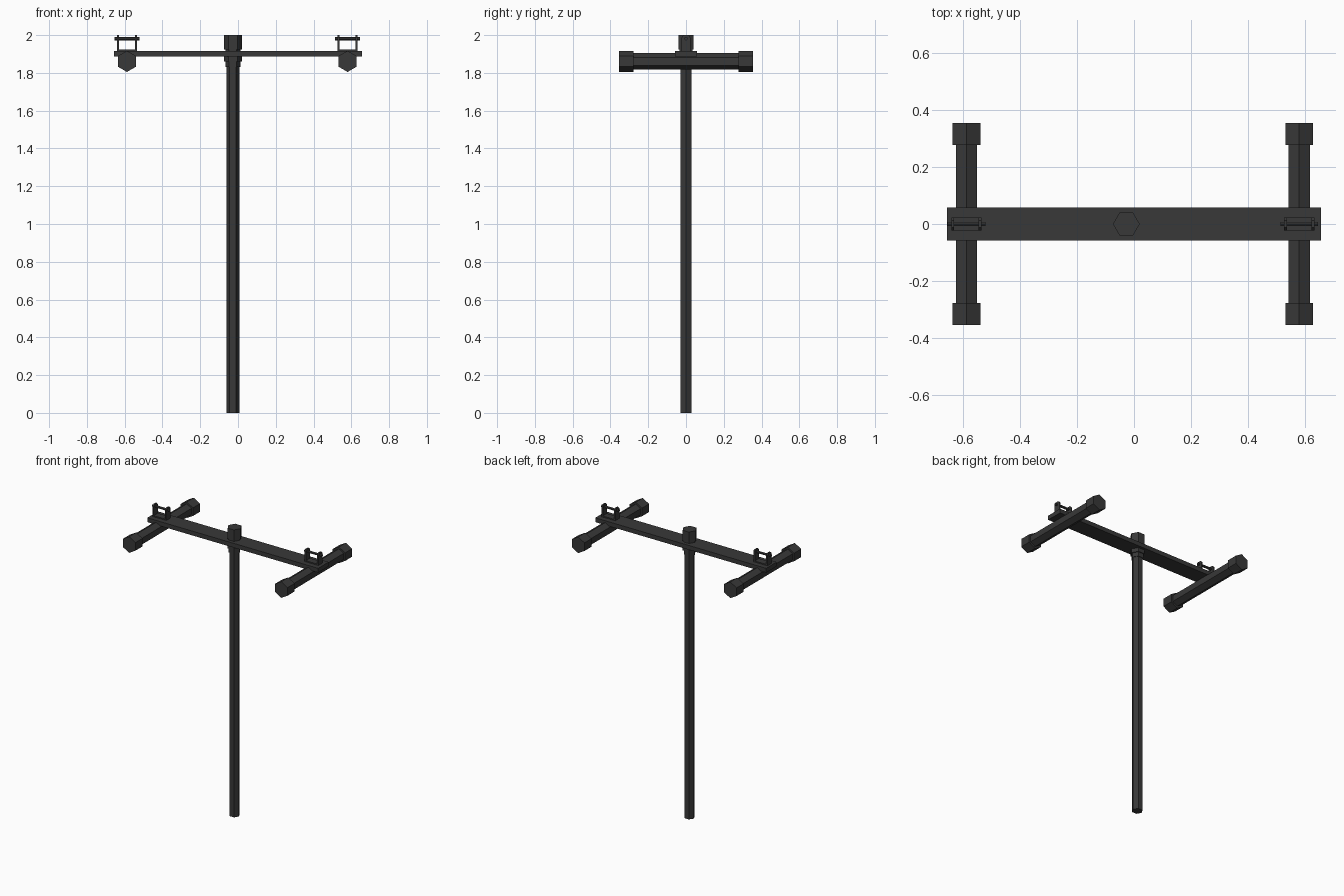
import bpy, bmesh, math

if "Cube" in bpy.data.objects:
    bpy.data.objects.remove(bpy.data.objects["Cube"])

dark = bpy.data.materials.new("dark_metal")
dark.diffuse_color = (0.04, 0.04, 0.04, 1)
dark.use_nodes = True
dark.node_tree.nodes["Principled BSDF"].inputs["Base Color"].default_value = dark.diffuse_color


def finish(name, bm):
    bmesh.ops.recalc_face_normals(bm, faces=bm.faces)
    me = bpy.data.meshes.new(name)
    bm.to_mesh(me)
    bm.free()
    me.materials.append(dark)
    ob = bpy.data.objects.new(name, me)
    bpy.context.collection.objects.link(ob)
    return ob


def hex_lathe(name, axis, centre, profile):
    """Six-sided capped solid; profile is (distance along axis, radius)."""
    bm = bmesh.new()
    rings = []
    for d, r in profile:
        ring = []
        for k in range(6):
            c, s = r * math.cos(k * math.pi / 3), r * math.sin(k * math.pi / 3)
            p = {"x": (d, s, c), "y": (s, d, c), "z": (c, s, d)}[axis]
            ring.append(bm.verts.new([a + b for a, b in zip(p, centre)]))
        rings.append(ring)
    for a, b in zip(rings, rings[1:]):
        for k in range(6):
            j = (k + 1) % 6
            bm.faces.new((a[k], a[j], b[j], b[k]))
    bm.faces.new(rings[0])
    bm.faces.new(rings[-1])
    return finish(name, bm)


def box(name, x, y, z):
    bm = bmesh.new()
    bmesh.ops.create_cube(bm, size=1)
    for v in bm.verts:
        for i, (lo, hi) in enumerate((x, y, z)):
            v.co[i] = lo if v.co[i] < 0 else hi
    return finish(name, bm)


def lug(name, x0, x1):
    """Upright ear with clipped top corners."""
    outline = [(-0.023, 1.917), (0.023, 1.917), (0.023, 1.988),
               (0.012, 2.0), (-0.012, 2.0), (-0.023, 1.988)]
    bm = bmesh.new()
    face = bm.faces.new([bm.verts.new((x0, y, z)) for y, z in outline])
    ext = bmesh.ops.extrude_face_region(bm, geom=[face], use_keep_orig=True)
    for g in ext["geom"]:
        if isinstance(g, bmesh.types.BMVert):
            g.co.x = x1
    return finish(name, bm)


# upright pole with its collar and top cap
PX = -0.027
hex_lathe("pole", "z", (PX, 0, 0), [(0, 0.035), (1.9, 0.035)])
hex_lathe("pole_collar", "z", (PX, 0, 0),
          [(1.83, 0.040), (1.86, 0.040), (1.86, 0.047), (1.9, 0.047)])
hex_lathe("pole_cap", "z", (PX, 0, 0),
          [(1.9, 0.040), (1.925, 0.040), (1.925, 0.047), (2.0, 0.047)])

# crossbar plank
box("crossbar", (-0.656, 0.656), (-0.058, 0.058), (1.887, 1.917))

# a side tube with end caps and a pinned bracket at each end of the crossbar
for side, cx in (("left", -0.588), ("right", 0.580)):
    c = (cx, 0, 1.861)
    hex_lathe(side + "_tube", "y", c, [(-0.30, 0.043), (0.30, 0.043)])
    for end, s in (("front", -1), ("back", 1)):
        hex_lathe(f"{side}_{end}_cap", "y", c,
                  [(s * 0.277, 0.056), (s * 0.354, 0.056)])
    box(side + "_bracket_base", (cx - 0.052, cx + 0.052),
        (-0.023, 0.023), (1.915, 1.925))
    for ear, s in (("inner", -1), ("outer", 1)):
        lug(f"{side}_{ear}_bracket_ear", cx + s * 0.043, cx + s * 0.053)
    hex_lathe(side + "_bracket_pin", "x", (cx, 0, 1.981),
              [(-0.066, 0.009), (0.066, 0.009)])
